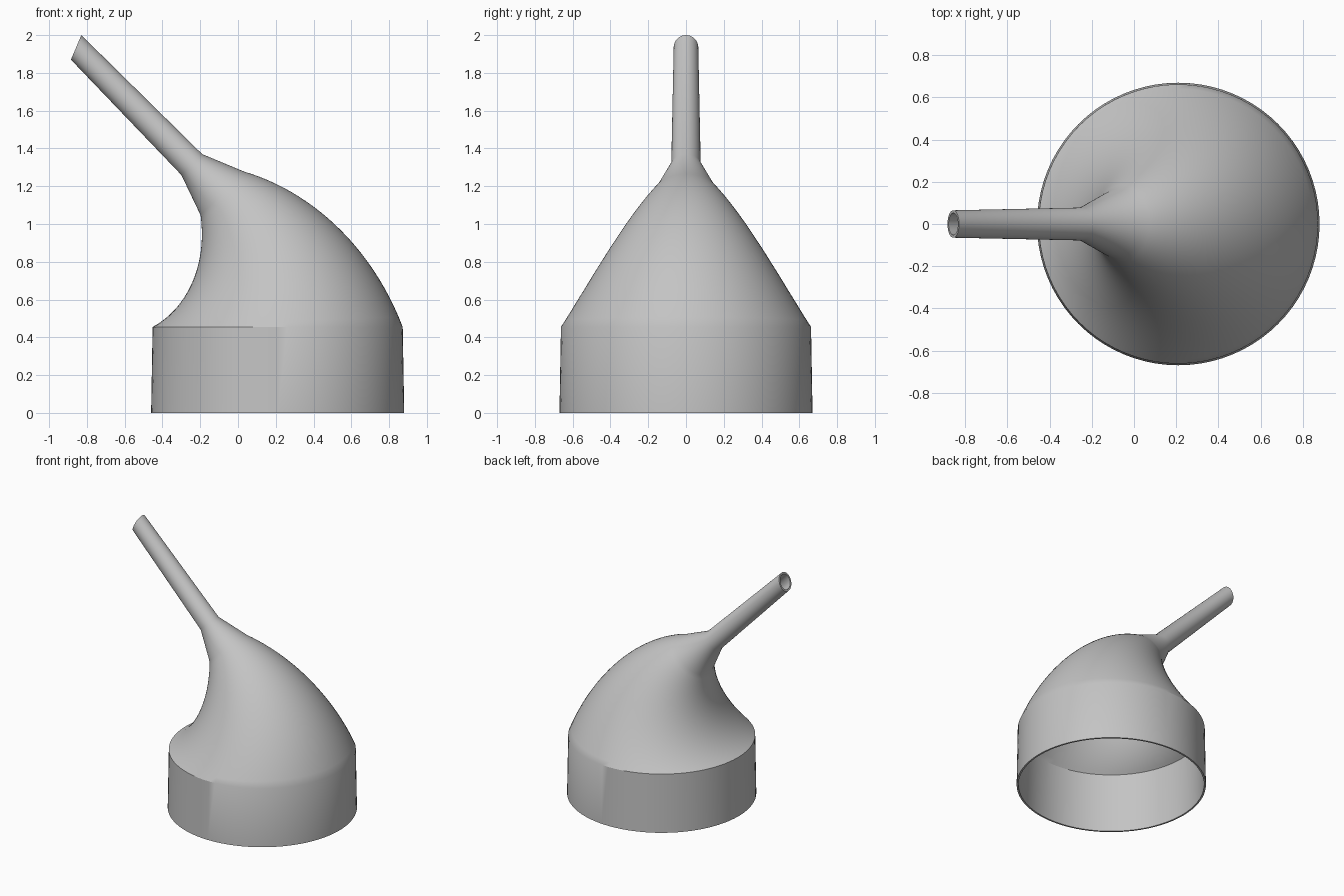
import bpy
import bmesh
from math import sin, cos, pi, radians

cube = bpy.data.objects.get("Cube")
if cube:
    bpy.data.objects.remove(cube, do_unlink=True)

SEGMENTS = 80
BEND_STEPS = 24
WALL = 0.013

grey = bpy.data.materials.new("plain_grey")
grey.use_nodes = True
colour = (0.55, 0.55, 0.55, 1)
grey.diffuse_color = colour
grey.node_tree.nodes["Principled BSDF"].inputs["Base Color"].default_value = colour


def section(x, z, tilt, radius, stretch=1.0):
    """One round cross-section, tilted in the xz plane."""
    return x, z, tilt, radius, stretch


# Straight collar at the bottom
sections = [section(0.21, 0, 0, 0.67)]

# Tapering body, swept along an eighth of a circle
for i in range(BEND_STEPS + 1):
    f = i / BEND_STEPS
    a = f * pi / 4
    sections.append(section(-0.79 + cos(a), 0.455 + sin(a), a, 0.662 + f * (0.163 - 0.662)))

# Short cone, then the slim spout with its oblique mouth
sections.append(section(-0.245, 1.315, pi / 4, 0.078))
sections.append(section(-0.857, 1.935, radians(67), 0.065, 1.085))


def add_ring(bm, sec, inset):
    x, z, tilt, radius, stretch = sec
    r = radius - inset
    ring = []
    for k in range(SEGMENTS):
        a = 2 * pi * k / SEGMENTS
        u = r * stretch * cos(a)
        ring.append(bm.verts.new((x + u * cos(tilt), r * sin(a), z + u * sin(tilt))))
    return ring


# Outer skin going up, inner skin coming down, joined at both rims
bm = bmesh.new()
rings = [add_ring(bm, s, 0) for s in sections]
rings += [add_ring(bm, s, WALL) for s in reversed(sections)]
for lower, upper in zip(rings, rings[1:] + rings[:1]):
    for k in range(SEGMENTS):
        n = (k + 1) % SEGMENTS
        bm.faces.new((lower[k], lower[n], upper[n], upper[k]))
bmesh.ops.recalc_face_normals(bm, faces=bm.faces)

mesh = bpy.data.meshes.new("bent_funnel")
bm.to_mesh(mesh)
bm.free()
mesh.materials.append(grey)
funnel = bpy.data.objects.new("bent_funnel", mesh)
bpy.context.collection.objects.link(funnel)

bpy.ops.object.select_all(action="DESELECT")
funnel.select_set(True)
bpy.context.view_layer.objects.active = funnel
bpy.ops.object.shade_smooth_by_angle(angle=radians(30))
